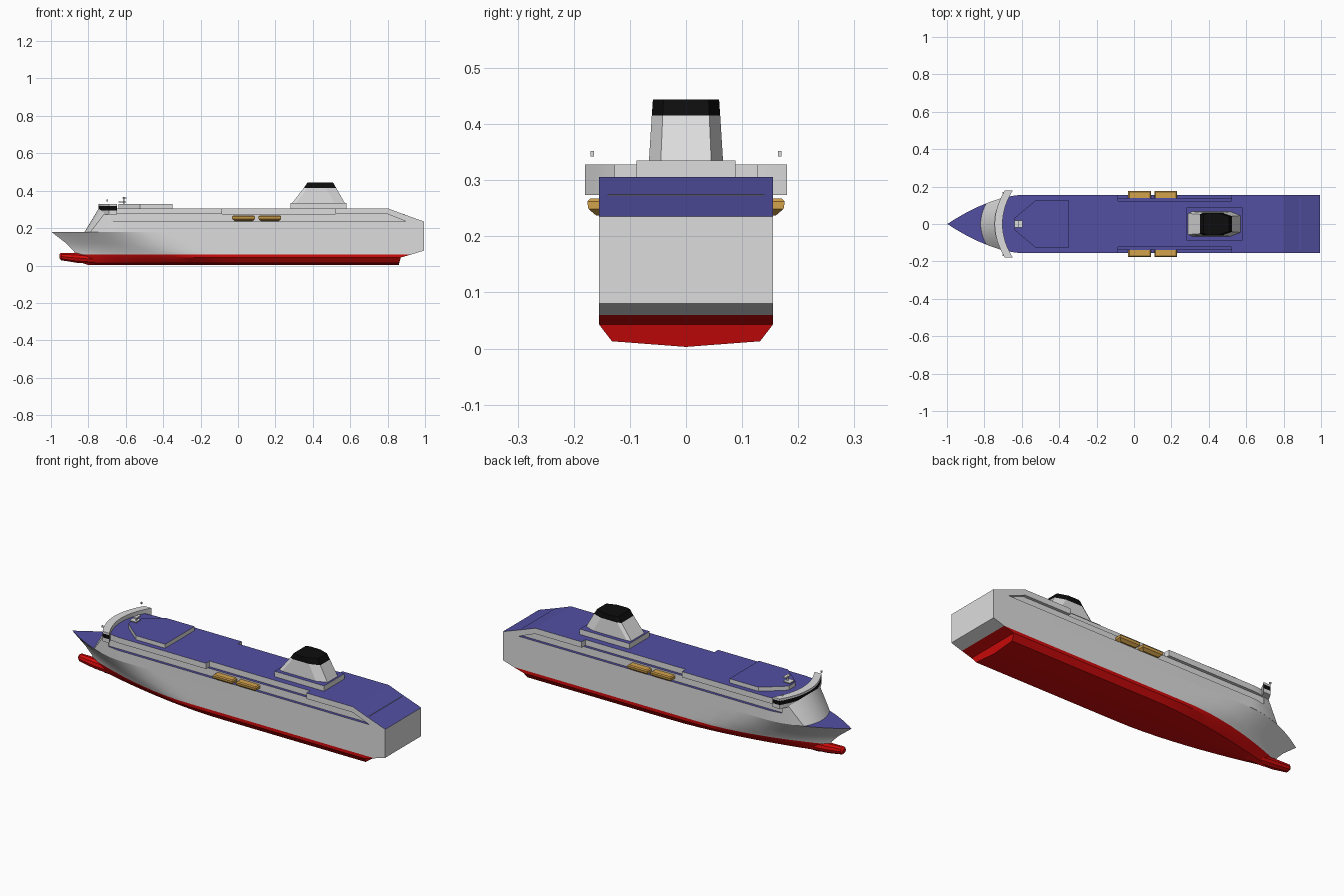
import bpy, bmesh, math
from mathutils import Vector

cube = bpy.data.objects.get("Cube")
if cube:
    bpy.data.objects.remove(cube)


def material(name, r, g, b):
    m = bpy.data.materials.new(name)
    m.use_nodes = True
    m.diffuse_color = (r, g, b, 1)
    m.node_tree.nodes["Principled BSDF"].inputs["Base Color"].default_value = (r, g, b, 1)
    return m


WHITE = material("hull white", 0.72, 0.72, 0.72)
BLUE = material("deck blue", 0.085, 0.08, 0.36)
RED = material("keel red", 0.65, 0.003, 0.003)
BLACK = material("black", 0.004, 0.004, 0.004)
GOLD = material("lifeboat gold", 0.65, 0.36, 0.07)


def deck_rule(c, n):
    return 1 if n.z > 0.8 else 0


def loft(name, rings, mats, rule=None, caps=(True, True), smooth=False):
    """Skin a stack of closed rings that share one point count."""
    bm = bmesh.new()
    rows = [[bm.verts.new(p) for p in ring] for ring in rings]
    n = len(rows[0])
    for a, b in zip(rows, rows[1:]):
        for i in range(n):
            j = (i + 1) % n
            bm.faces.new((a[i], a[j], b[j], b[i]))
    if caps[0]:
        bm.faces.new(rows[0][::-1])
    if caps[1]:
        bm.faces.new(rows[-1])
    bmesh.ops.remove_doubles(bm, verts=bm.verts, dist=0.0002)
    bmesh.ops.recalc_face_normals(bm, faces=bm.faces)
    bm.normal_update()
    if rule:
        for f in bm.faces:
            f.material_index = rule(f.calc_center_median(), f.normal)
    me = bpy.data.meshes.new(name)
    bm.to_mesh(me)
    bm.free()
    for m in mats:
        me.materials.append(m)
    ob = bpy.data.objects.new(name, me)
    bpy.context.collection.objects.link(ob)
    if smooth:
        bpy.ops.object.select_all(action='DESELECT')
        ob.select_set(True)
        bpy.context.view_layer.objects.active = ob
        bpy.ops.object.shade_smooth_by_angle(angle=math.radians(25))
    return ob


def at(z, outline):
    return [Vector((x, y, z)) for x, y in outline]


def mirrored(half):
    return half + [(x, -y) for x, y in reversed(half)]


def box(name, x0, x1, y0, y1, z0, z1, mats, rule=None):
    rect = [(x0, y0), (x1, y0), (x1, y1), (x0, y1)]
    return loft(name, [at(z0, rect), at(z1, rect)], mats, rule)


DECKED = [WHITE, BLUE]
BEAM = 0.155


def breadth(x, bow, run, beam):
    u = min(max((x - bow) / run, 0), 1)
    return beam * (1 - (1 - u) ** 1.7)


# Hull: waterlines given as height, bow x, length of bow taper, half beam, stern x
waterlines = [
    (0.003, -0.80, 0.80, 0.0, 0.86),
    (0.013, -0.83, 0.80, 0.132, 0.862),
    (0.043, -0.86, 0.70, BEAM, 0.87),
    (0.060, -0.87, 0.65, BEAM, 0.93),
    (0.080, -0.88, 0.60, BEAM, 0.995),
    (0.120, -0.92, 0.50, BEAM, 0.995),
    (0.180, -0.998, 0.40, BEAM, 0.995),
]
rings = []
for z, bow, run, beam, stern in waterlines:
    xs = [bow + (stern - bow) * (i / 24) ** 2 for i in range(25)]
    rings.append(at(z, mirrored([(x, breadth(x, bow, run, beam)) for x in xs])))


def hull_rule(c, n):
    return 2 if c.z < 0.06 else deck_rule(c, n)


loft("hull", rings, [WHITE, BLUE, RED], hull_rule, (False, True), True)

# Bulbous bow
bulb = []
for x, r, zc in ((-0.955, 0.012, 0.05), (-0.945, 0.021, 0.048), (-0.86, 0.027, 0.04), (-0.76, 0.025, 0.032)):
    bulb.append([Vector((x, r * math.cos(a * math.pi / 5), zc + r * math.sin(a * math.pi / 5))) for a in range(10)])
loft("bulb", bulb, [RED], smooth=True)


# Superstructure decks with a curved, raked front
def front_x(y, z):
    return -0.82 + (z - 0.18) * 0.6 + 0.05 * (y / 0.14) ** 2


def plan(z, stern):
    y = 0.12
    for _ in range(30):
        y = breadth(front_x(y, z), -0.998, 0.4, BEAM)
    half = [(front_x(y * i / 8, z), y * i / 8) for i in range(9)]
    x0 = half[-1][0]
    for i in range(1, 7):
        x = x0 + (min(stern, -0.59) - x0) * i / 6
        half.append((x, breadth(x, -0.998, 0.4, BEAM)))
    half.append((stern, half[-1][1]))
    return at(z, mirrored(half))


def tier(name, z0, z1, stern):
    return loft(name, [plan(z0, stern), plan(z1, stern)], DECKED, deck_rule, smooth=True)


tier("lower_superstructure", 0.18, 0.235, 0.995)
tier("front_superstructure", 0.235, 0.275, -0.68)
tier("fore_roof", 0.275, 0.306, -0.085)
box("promenade_inner_wall", -0.70, 0.89, -0.139, 0.139, 0.235, 0.275, DECKED, deck_rule)
box("mid_roof", -0.09, 0.525, -0.123, 0.123, 0.27, 0.306, DECKED, deck_rule)


# Aft parts are side profiles drawn across the beam
def across(name, profile):
    rows = [[Vector((x, y, z)) for x, z in profile] for y in (-BEAM, BEAM)]
    return loft(name, rows, DECKED, deck_rule)


across("aft_roof", [(0.52, 0.275), (0.883, 0.275), (0.80, 0.306), (0.52, 0.306)])
across("aft_slope", [(0.80, 0.275), (0.90, 0.235), (0.995, 0.235), (0.883, 0.275)])

# Bridge with wings and a window band on the front and ends
wing = [0.18 * (i / 8 - 1) for i in range(17)]


def bridge_front(y):
    return -0.745 + 0.055 * (y / 0.18) ** 2


arc = [(bridge_front(y), y) for y in wing] + [(bridge_front(y) + 0.042, y) for y in reversed(wing)]


def bridge_rule(c, n):
    return 1 if 0.295 < c.z < 0.317 and n.x < 0.5 and abs(n.z) < 0.5 else 0


loft("bridge", [at(z, arc) for z in (0.274, 0.295, 0.317, 0.328)], [WHITE, BLACK], bridge_rule, smooth=True)

# Forward deckhouse
house = mirrored([(-0.64, 0.03), (-0.60, 0.065), (-0.525, 0.127), (-0.35, 0.127)])
loft("deckhouse", [at(z, house) for z in (0.30, 0.328)], DECKED, deck_rule)

# Radar mast and small bridge fittings
box("mast_post", -0.616, -0.608, -0.004, 0.004, 0.328, 0.366, [WHITE])
box("mast_platform", -0.64, -0.60, -0.02, 0.02, 0.336, 0.341, [WHITE])
box("radar_bar", -0.617, -0.597, -0.02, 0.02, 0.358, 0.364, [WHITE])
for side in (-1, 1):
    y = 0.167 * side
    box("wing_light", -0.703, -0.695, y - 0.003, y + 0.003, 0.342, 0.352, [WHITE])

# Funnel on its casing, with a black cap
box("funnel_casing", 0.28, 0.58, -0.088, 0.088, 0.30, 0.335, DECKED, deck_rule)


def funnel_ring(z, x0, x1, w):
    return at(z, mirrored([(x0, w * 0.85), (x0 + 0.02, w), (x1 - 0.055, w), (x1, w * 0.68)]))


def funnel_rule(c, n):
    return 1 if c.z > 0.416 else 0


loft("funnel", [funnel_ring(0.335, 0.29, 0.57, 0.066), funnel_ring(0.415, 0.352, 0.525, 0.061),
                funnel_ring(0.444, 0.372, 0.508, 0.059)], [WHITE, BLACK], funnel_rule)

# Lifeboats
for side in (-1, 1):
    for x in (0.03, 0.17):
        layers = []
        for z, hx, inner, outer in ((0.237, 0.045, 0.138, 0.160), (0.249, 0.061, 0.134, 0.174),
                                    (0.262, 0.061, 0.134, 0.176), (0.267, 0.055, 0.138, 0.171)):
            layers.append(at(z, [(x - hx, side * inner), (x + hx, side * inner),
                                 (x + hx, side * outer), (x - hx, side * outer)]))
        loft("lifeboat", layers, [GOLD])
